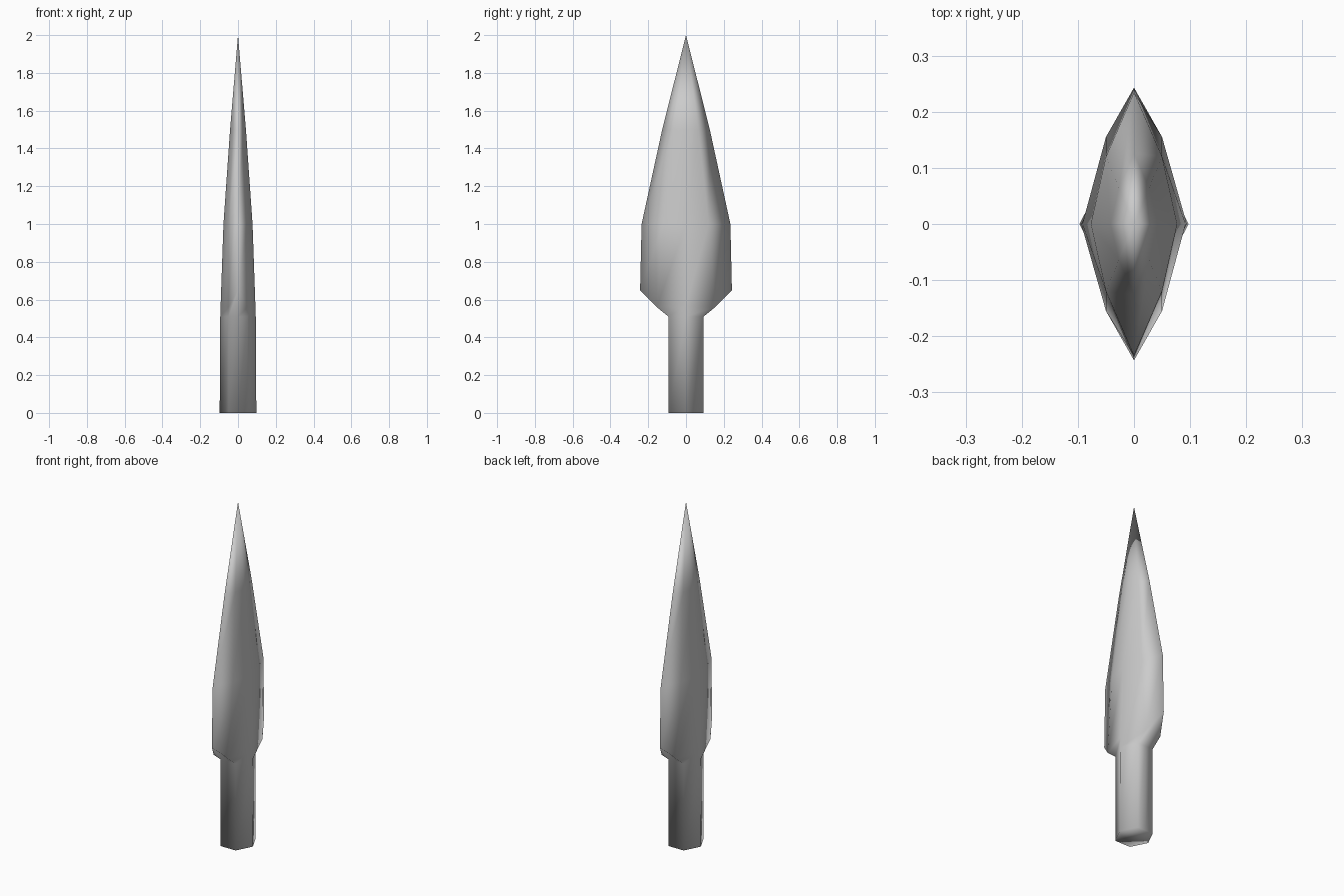
import bpy, bmesh

if "Cube" in bpy.data.objects:
    bpy.data.objects.remove(bpy.data.objects["Cube"])

# Each ring: (x, z of side ridge), (x, y, z of shoulder), (y, z of cutting edge)
RINGS = [
    ((0.097, 0.0), (0.05, 0.093, 0.0), (0.093, 0.0)),      # socket base (hexagonal)
    ((0.094, 0.51), (0.05, 0.093, 0.51), (0.093, 0.51)),   # socket top
    ((0.092, 0.57), (0.05, 0.155, 0.56), (0.243, 0.65)),   # blade shoulder
    ((0.077, 1.0), (0.05, 0.12, 1.0), (0.235, 1.0)),       # widest blade
    ((0.042, 1.5), (0.027, 0.064, 1.5), (0.126, 1.5)),     # upper blade
]


def ring_points(ridge, shoulder, edge):
    x, xz = ridge
    mx, my, mz = shoulder
    e, ez = edge
    return [(x, 0, xz), (mx, my, mz), (0, e, ez), (-mx, my, mz),
            (-x, 0, xz), (-mx, -my, mz), (0, -e, ez), (mx, -my, mz)]


# Loft the socket and blade as one skin
bm = bmesh.new()
loops = [[bm.verts.new(p) for p in ring_points(*r)] for r in RINGS]
for low, high in zip(loops, loops[1:]):
    for i in range(8):
        j = (i + 1) % 8
        bm.faces.new((low[i], low[j], high[j], high[i]))

# Pointed tip and closed base
tip = bm.verts.new((0, 0, 2.0))
for i in range(8):
    bm.faces.new((loops[-1][i], loops[-1][(i + 1) % 8], tip))
bm.faces.new(loops[0][::-1])
bmesh.ops.recalc_face_normals(bm, faces=bm.faces)
for f in bm.faces:
    f.smooth = True

mesh = bpy.data.meshes.new("spearhead")
bm.to_mesh(mesh)
bm.free()
spearhead = bpy.data.objects.new("spearhead", mesh)
bpy.context.collection.objects.link(spearhead)
